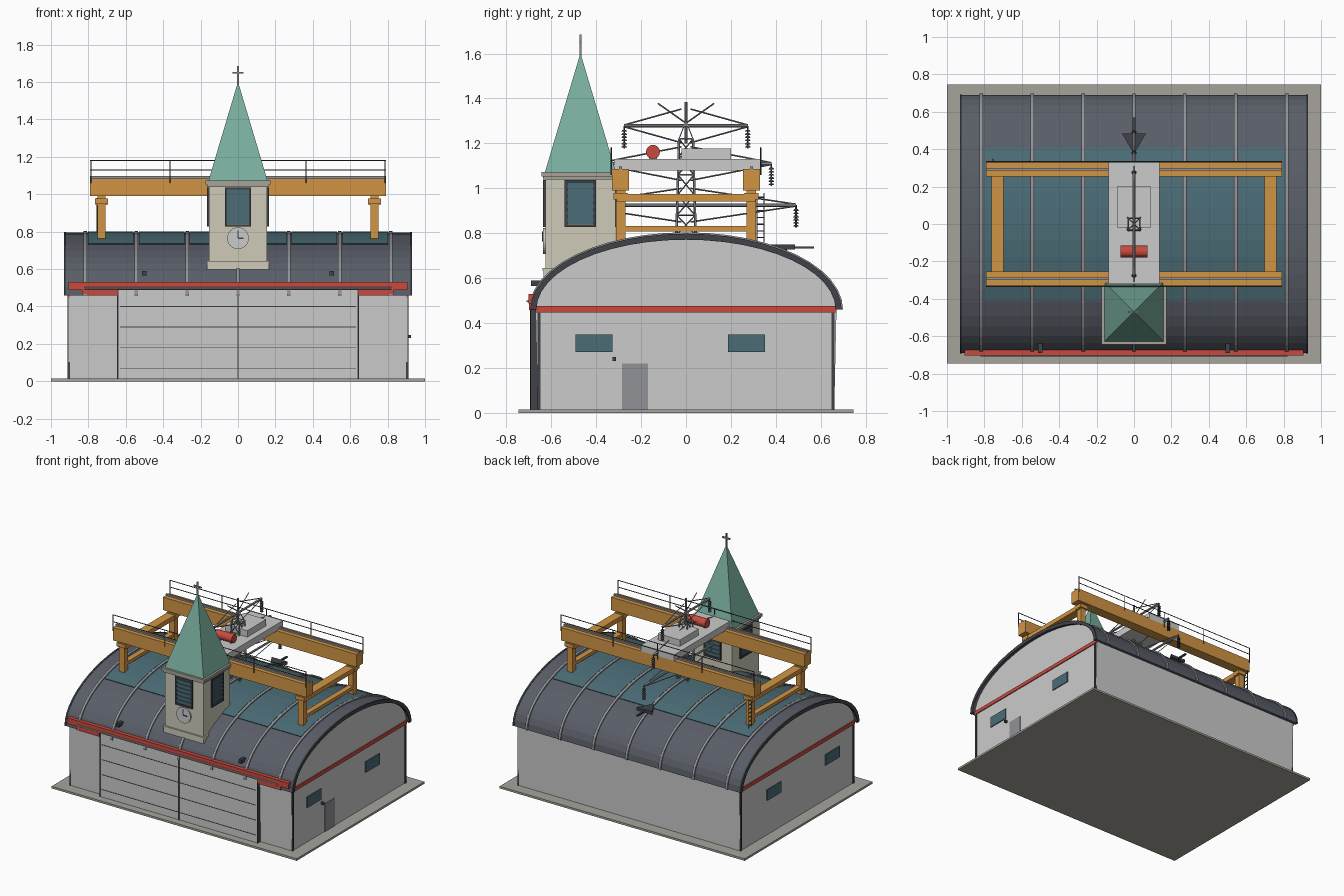
import bpy, bmesh, math
from mathutils import Vector, Matrix

if "Cube" in bpy.data.objects:
    bpy.data.objects.remove(bpy.data.objects["Cube"])

def mat(name, r, g, b):
    m = bpy.data.materials.new(name)
    m.diffuse_color = (r, g, b, 1)
    m.use_nodes = True
    m.node_tree.nodes["Principled BSDF"].inputs["Base Color"].default_value = m.diffuse_color
    return m

SLATE = mat("slate", .10, .11, .135)
ORANGE = mat("orange", .64, .30, .06)
RED = mat("red", .58, .07, .05)
TEAL = mat("teal_glass", .07, .15, .18)
COPPER = mat("copper_green", .19, .42, .34)
CREAM = mat("cream", .62, .60, .48)
STONE = mat("stone", .38, .37, .33)
DARK = mat("dark_metal", .05, .055, .065)
STEEL = mat("steel", .28, .29, .31)

def box(bm, x0, x1, y0, y1, z0, z1):
    m = Matrix.Translation(((x0+x1)/2, (y0+y1)/2, (z0+z1)/2)) @ Matrix.Diagonal((x1-x0, y1-y0, z1-z0, 1))
    bmesh.ops.create_cube(bm, size=1, matrix=m)

def bar(bm, a, b, r, n=6, r2=None):
    a, b = Vector(a), Vector(b)
    d = b - a
    m = Matrix.Translation((a+b)/2) @ d.to_track_quat('Z', 'Y').to_matrix().to_4x4()
    bmesh.ops.create_cone(bm, cap_ends=True, segments=n, radius1=r, radius2=r if r2 is None else r2,
                          depth=d.length, matrix=m)

def prism(bm, pts, x0, x1):
    # close a (y, z) outline and extrude it along x
    a = [bm.verts.new((x0, y, z)) for y, z in pts]
    b = [bm.verts.new((x1, y, z)) for y, z in pts]
    bm.faces.new(a)
    bm.faces.new(b[::-1])
    for i in range(len(pts)):
        j = (i+1) % len(pts)
        bm.faces.new((a[i], b[i], b[j], a[j]))

def finish(name, bm, material=None):
    bmesh.ops.recalc_face_normals(bm, faces=bm.faces)
    me = bpy.data.meshes.new(name)
    bm.to_mesh(me)
    bm.free()
    ob = bpy.data.objects.new(name, me)
    bpy.context.collection.objects.link(ob)
    if material:
        me.materials.append(material)
    return ob

def boxes(name, material, *dims):
    bm = bmesh.new()
    for d in dims:
        box(bm, *d)
    return finish(name, bm, material)

def bars(name, material, segs, r, n=6):
    bm = bmesh.new()
    for a, b in segs:
        bar(bm, a, b, r, n)
    return finish(name, bm, material)

def arc(off, a0=0, a1=180, n=24):
    # elliptical roof line, grown outward by off
    t = [math.radians(a0 + (a1-a0)*i/n) for i in range(n+1)]
    return [((.69+off)*math.cos(u), .46+(.335+off)*math.sin(u)) for u in t]

def shell(bm, o, i, x0, x1, a0=0, a1=180, n=24):
    prism(bm, arc(o, a0, a1, n) + arc(i, a0, a1, n)[::-1], x0, x1)

# hangar
boxes("base_slab", STONE, (-1, 1, -.745, .745, 0, .015))
bm = bmesh.new()
prism(bm, [(-.66, .015), (.66, .015)] + arc(-.02), -.905, .905)
finish("hangar_walls", bm)
bm = bmesh.new()
shell(bm, 0, -.02, -.925, .925)
finish("barrel_roof", bm, SLATE)
ribs = bmesh.new()
for i in range(7):
    x = -.816 + .272*i
    shell(ribs, .009, -.004, x-.009, x+.009)
finish("roof_ribs", ribs, STEEL)
bm = bmesh.new()
for i in range(6):
    x = -.68 + .272*i
    shell(bm, .006, -.004, x-.122, x+.122, 54, 126, 10)
finish("skylights", bm, TEAL)
bm = bmesh.new()
for s in (-1, 1):
    shell(bm, .003, -.024, s*.925-.006, s*.925+.006)
finish("roof_end_trim", bm, DARK)
boxes("corner_posts", DARK, *[(sx*.905-.006, sx*.905+.006, sy*.655-.007, sy*.655+.007, .015, .46)
                              for sx in (-1, 1) for sy in (-1, 1)])
boxes("red_trim", RED, (-.905, .905, -.702, -.672, .487, .53),
      *[(s*.74-.095, s*.74+.095, -.698, -.67, .458, .488) for s in (-1, 1)],
      *[(s*.907-.005, s*.907+.005, -.67, .67, .448, .475) for s in (-1, 1)])

# sliding doors and gable openings
boxes("sliding_doors", None, (-.645, -.002, -.69, -.66, .015, .487), (.002, .645, -.69, -.66, .015, .487))
boxes("door_seams", DARK, (-.004, .004, -.694, -.688, .015, .487),
      *[(s*.643-.003, s*.643+.003, -.693, -.66, .015, .487) for s in (-1, 1)],
      *[(-.63, .63, -.692, -.688, z-.002, z+.002) for z in (.07, .18, .29, .40)])
bars("door_track", STEEL, [((-.82, -.704, .497), (.82, -.704, .497))], .006)
boxes("gable_windows", TEAL, *[(s*.907-.005, s*.907+.005, y-.082, y+.082, .27, .35)
                               for s in (-1, 1) for y in (-.41, .27)])
boxes("side_door", STEEL, (.9, .91, -.285, -.17, .015, .22))
boxes("lamps", DARK, (.905, .925, -.328, -.312, .232, .248),
      *[(x-.012, x+.012, -.69, -.64, .565, .59) for x in (-.5, .5)])

# bell tower
CY = -.47
def tier(h, z0, z1):
    return (-h, h, CY-h, CY+h, z0, z1)
boxes("tower_body", CREAM, tier(.156, .60, 1.05), tier(.165, .597, .636), tier(.168, .634, .644))
boxes("tower_cornice", STONE, tier(.166, 1.04, 1.055), tier(.173, 1.053, 1.073))
bm = bmesh.new()
bmesh.ops.create_cone(bm, cap_ends=True, segments=4, radius1=.158*2**.5, radius2=0, depth=.53,
                      matrix=Matrix.Translation((0, CY, 1.337)) @ Matrix.Rotation(math.pi/4, 4, 'Z'))
finish("spire", bm, COPPER)
boxes("cross", STEEL, (-.005, .005, CY-.005, CY+.005, 1.585, 1.685), (-.03, .03, CY-.005, CY+.005, 1.645, 1.655))
glass, frame = bmesh.new(), bmesh.new()
for k in range(4):
    g, f = bmesh.new(), bmesh.new()
    box(g, -.06, .06, -.159, -.15, .84, 1.03)
    for s in (-1, 1):
        box(f, s*.064-.006, s*.064+.006, -.166, -.15, .83, 1.035)
    for z in (.833, 1.031):
        box(f, -.07, .07, -.166, -.15, z-.006, z+.006)
    for i in range(6):
        box(g, -.06, .06, -.165, -.155, .853+.03*i, .867+.03*i)
    for src, dst in ((g, glass), (f, frame)):
        src.transform(Matrix.Translation((0, CY, 0)) @ Matrix.Rotation(k*math.pi/2, 4, 'Z'))
        tmp = bpy.data.meshes.new("tmp")
        src.to_mesh(tmp)
        dst.from_mesh(tmp)
        src.free()
        bpy.data.meshes.remove(tmp)
finish("louvres", glass, TEAL)
finish("louvre_frames", frame, DARK)
bars("clock_face", None, [((0, -.62, .765), (0, -.637, .765))], .058, 24)
boxes("clock_hands", DARK, (-.003, .003, -.641, -.636, .765, .807), (0, .03, -.641, -.636, .762, .768))

# gantry crane
beams, legs, rails, hand = bmesh.new(), bmesh.new(), bmesh.new(), []
for s in (-1, 1):
    box(beams, -.79, .79, s*.292-.038, s*.292+.038, .99, 1.085)
    box(rails, -.79, .79, s*.292-.007, s*.292+.007, 1.085, 1.097)
    for z in (1.13, 1.18):
        hand.append(((-.79, s*.333, z), (.79, s*.333, z)))
    for x in (-.787, -.364, 0, .364, .787):
        hand.append(((x, s*.333, 1.06), (x, s*.333, 1.18)))
    for t in (-1, 1):
        x = t*.73
        box(legs, x-.022, x+.022, s*.29-.021, s*.29+.021, .70, .99)
        box(legs, x-.035, x+.035, s*.29-.032, s*.29+.032, .95, .978)
    box(legs, s*.73-.033, s*.73+.033, -.31, .31, .942, .975)
    box(legs, s*.73-.02, s*.73+.02, -.31, .31, .808, .832)
finish("crane_beams", beams, ORANGE)
finish("crane_legs", legs, ORANGE)
finish("crane_rails", rails, STEEL)
bars("crane_handrails", DARK, hand, .003, 5)
ladder = [((-.755, y, .76), (-.755, y, .98)) for y in (.317, .347)]
ladder += [((-.755, .317, .78+.03*i), (-.755, .347, .78+.03*i)) for i in range(7)]
bars("crane_ladder", DARK, ladder, .003, 5)
boxes("crane_trolley", None, (-.135, .135, -.32, .33, 1.08, 1.13), (-.09, .09, -.02, .2, 1.13, 1.177))
bars("winch_drum", RED, [((-.072, -.147, 1.162), (.072, -.147, 1.162))], .031, 20)
boxes("winch_brackets", STEEL, *[(s*.055-.005, s*.055+.005, -.165, -.13, 1.125, 1.165) for s in (-1, 1)])

# lattice pylon
def w(z):
    return .043 - (z-.79)*.028
levels = [.79, .88, .97, 1.06, 1.14, 1.22]
corners = [(-1, -1), (1, -1), (1, 1), (-1, 1)]
def pt(c, z):
    return (c[0]*w(z), c[1]*w(z), z)
bars("pylon_legs", STEEL, [(pt(c, .79), pt(c, 1.22)) for c in corners], .006, 5)
brace = []
for i in range(4):
    a, b = corners[i], corners[(i+1) % 4]
    for z0, z1 in zip(levels, levels[1:]):
        brace += [(pt(a, z0), pt(b, z1)), (pt(b, z0), pt(a, z1)), (pt(a, z1), pt(b, z1))]
    brace.append((pt(a, 1.22), (0, 0, 1.3)))
bars("pylon_bracing", STEEL, brace, .003, 4)
bars("pylon_mast", STEEL, [((0, 0, 1.2), (0, 0, 1.385))], .007, 8)
arms, ties, ins = [], [], bmesh.new()
for z, e in ((1.278, .275), (1.11, .38), (.925, .49)):
    arms.append(((0, -e, z), (0, e, z)))
    for s in (-1, 1):
        ties += [((0, s*.02, z+.075), (0, s*e, z+.004)), ((0, s*.02, z-.075), (0, s*e, z-.004))]
        bar(ins, (0, s*e, z), (0, s*e, z-.10), .004, 6)
        for i in range(6):
            bar(ins, (0, s*e, z-.026-i*.014), (0, s*e, z-.018-i*.014), .013, 10, .008)
ties += [((0, 0, 1.29), (0, s*.125, 1.378)) for s in (-1, 1)]
bars("pylon_crossarms", STEEL, arms, .008, 6)
bars("pylon_arm_ties", STEEL, ties, .0035, 4)
finish("insulators", ins, DARK)

# roof vane at the rear
bm = bmesh.new()
lo, hi = [[bm.verts.new((x, y, z)) for x, y in ((-.065, .485), (.065, .485), (0, .375))] for z in (.728, .75)]
bm.faces.new(lo)
bm.faces.new(hi)
for i in range(3):
    j = (i+1) % 3
    bm.faces.new((lo[i], lo[j], hi[j], hi[i]))
box(bm, -.007, .007, .40, .57, .731, .741)
box(bm, -.012, .012, .42, .45, .68, .735)
finish("roof_vane", bm, DARK)
